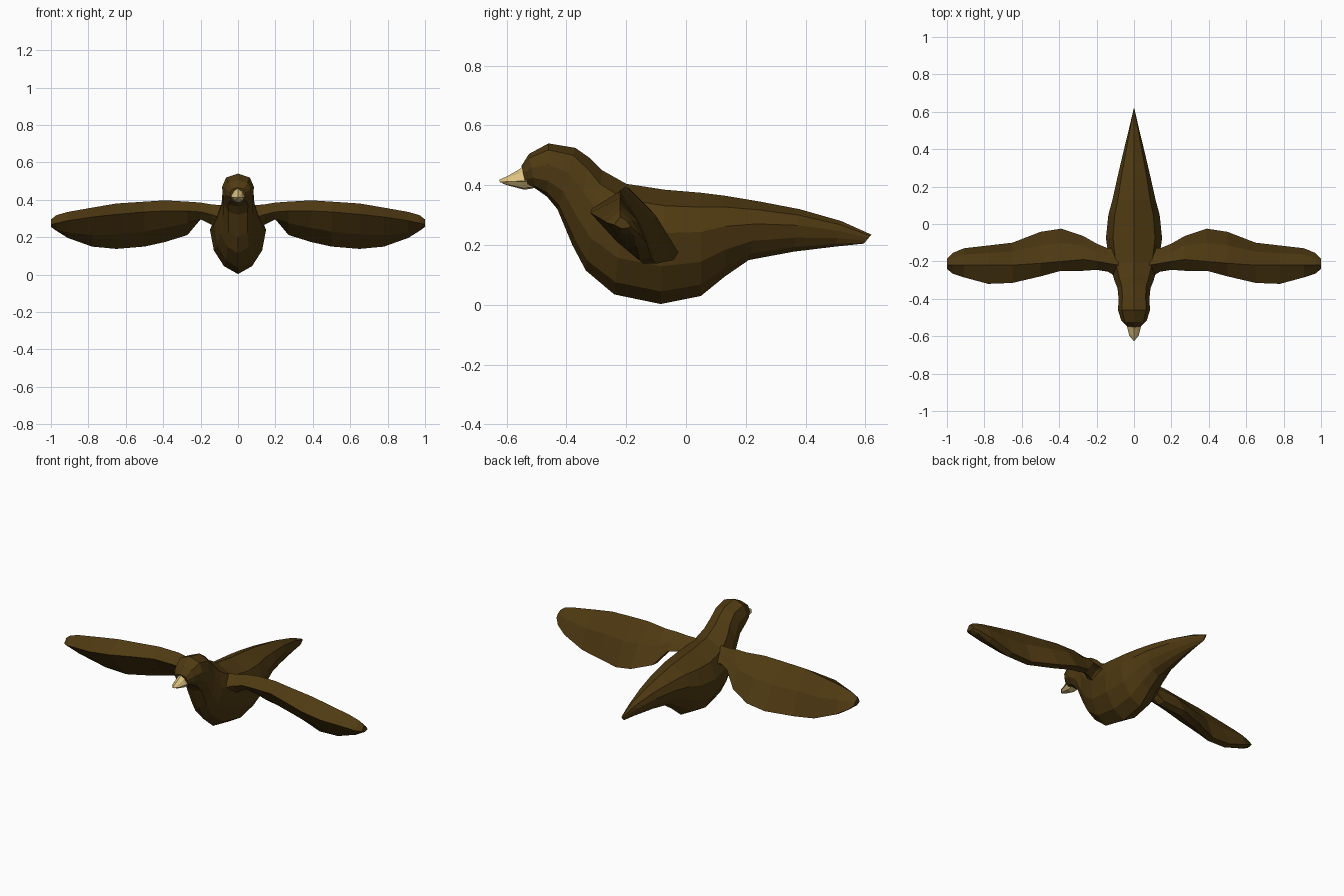
import bpy, bmesh

cube = bpy.data.objects.get("Cube")
if cube:
    bpy.data.objects.remove(cube)


def make_material(name, rgb):
    m = bpy.data.materials.new(name)
    m.use_nodes = True
    m.diffuse_color = (*rgb, 1)
    bsdf = m.node_tree.nodes["Principled BSDF"]
    bsdf.inputs["Base Color"].default_value = (*rgb, 1)
    bsdf.inputs["Roughness"].default_value = 0.8
    return m


brown = make_material("dark brown feathers", (0.078, 0.042, 0.006))
horn = make_material("pale yellow beak", (0.72, 0.54, 0.22))


def loft(name, rings, mat):
    """Skin a closed tube through rings of equal point count and cap it."""
    bm = bmesh.new()
    loops = [[bm.verts.new(p) for p in ring] for ring in rings]
    n = len(loops[0])
    for a, b in zip(loops, loops[1:]):
        for i in range(n):
            j = (i + 1) % n
            bm.faces.new((a[i], a[j], b[j], b[i]))
    bm.faces.new(loops[0][::-1])
    bm.faces.new(loops[-1])
    bmesh.ops.recalc_face_normals(bm, faces=bm.faces)
    mesh = bpy.data.meshes.new(name)
    bm.to_mesh(mesh)
    bm.free()
    mesh.materials.append(mat)
    obj = bpy.data.objects.new(name, mesh)
    bpy.context.collection.objects.link(obj)
    return obj


def slanted_ring(ty, tz, by, bz, width, profile):
    """Symmetric ring between a top and a bottom point."""
    half = [(w * width, by + (ty - by) * t, bz + (tz - bz) * t) for w, t in profile]
    return half + [(-x, y, z) for x, y, z in half[-2:0:-1]]


# Body, head and tail: top y, top z, bottom y, bottom z, half width, torso blend
HEAD = [(0, 0), (.62, .07), (.95, .3), (1, .6), (.75, .88), (0, 1)]
TORSO = [(0, 0), (.5, .11), (.86, .33), (1, .62), (.75, .86), (0, 1)]
sections = [
    (-.55, .465, -.535, .40, .04, 0),
    (-.525, .505, -.505, .39, .068, 0),
    (-.46, .54, -.465, .362, .085, 0),
    (-.37, .525, -.43, .32, .083, 0),
    (-.32, .49, -.38, .20, .088, .3),
    (-.28, .45, -.335, .115, .105, .7),
    (-.20, .405, -.24, .035, .13, 1),
    (-.07, .385, -.085, .003, .15, 1),
    (.05, .375, .05, .03, .137, 1),
    (.13, .365, .13, .095, .115, 1),
    (.25, .345, .21, .15, .092, 1),
    (.38, .32, .36, .178, .06, 1),
    (.52, .28, .50, .195, .026, 1),
    (.62, .235, .595, .205, .003, 1),
]
rings = []
for *dims, k in sections:
    profile = [(a[0] + (b[0] - a[0]) * k, a[1] + (b[1] - a[1]) * k)
               for a, b in zip(HEAD, TORSO)]
    rings.append(slanted_ring(*dims, profile))
loft("body", rings, brown)

# Beak, in two halves
BEAK = [(0, 0), (1, .1), (.6, .7), (0, 1)]
loft("upper_beak", [slanted_ring(*s, BEAK) for s in (
    (-.53, .475, -.49, .408, .045),
    (-.56, .452, -.55, .410, .037),
    (-.595, .432, -.595, .410, .026),
    (-.625, .418, -.622, .410, .004))], horn)
LOWER = [(0, 0), (.6, .2), (1, 1), (0, 1)]
loft("lower_beak", [slanted_ring(*s, LOWER) for s in (
    (-.49, .412, -.50, .392, .040),
    (-.55, .412, -.54, .385, .034),
    (-.595, .412, -.59, .398, .022),
    (-.615, .412, -.614, .406, .004))], horn)

# Wings: x, then y and z of leading edge, top ridge, trailing edge, underside
stations = [
    (.08, -.29, .30, -.22, .37, -.12, .29, -.21, .21),
    (.14, -.255, .32, -.21, .375, -.13, .31, -.20, .265),
    (.20, -.245, .335, -.20, .385, -.105, .30, -.20, .295),
    (.27, -.25, .34, -.19, .39, -.065, .215, -.19, .275),
    (.39, -.25, .34, -.20, .397, -.025, .175, -.19, .25),
    (.50, -.28, .335, -.21, .39, -.042, .15, -.20, .23),
    (.65, -.315, .322, -.22, .38, -.10, .138, -.22, .215),
    (.78, -.32, .308, -.22, .358, -.115, .153, -.23, .21),
    (.91, -.285, .288, -.22, .335, -.13, .205, -.225, .225),
    (.97, -.265, .275, -.22, .318, -.155, .237, -.22, .24),
    (1.0, -.24, .268, -.22, .295, -.185, .262, -.215, .255),
]
rings = []
for x, ly, lz, ty, tz, ry, rz, uy, uz in stations:
    bulge = .012 if .2 < x < .95 else .004
    rings.append([
        (x, ly, lz), (x, ty, tz),
        (x, (ty + ry) / 2 + bulge, (tz + rz) / 2 + bulge),
        (x, ry, rz),
        (x, ry * .75 + uy * .25 - bulge, rz * .85 + uz * .15 - bulge),
        (x, uy, uz)])
wings = loft("wings", rings, brown)
mirror = wings.modifiers.new("Mirror", 'MIRROR')
mirror.use_mirror_merge = False
